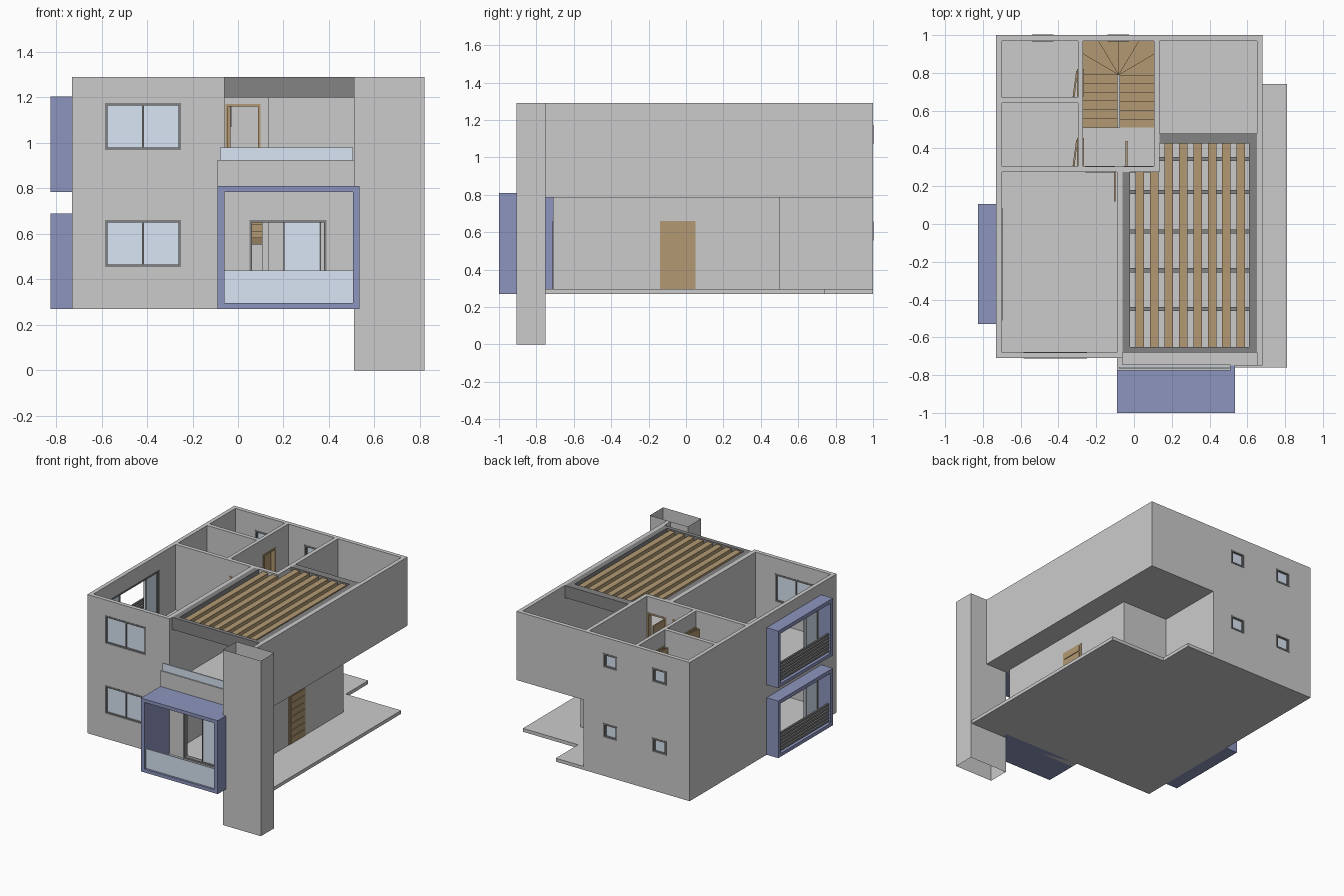
import bpy, bmesh

if "Cube" in bpy.data.objects:
    bpy.data.objects.remove(bpy.data.objects["Cube"])

def mat(name, rgb):
    m = bpy.data.materials.new(name)
    m.diffuse_color = (*rgb, 1)
    m.use_nodes = True
    m.node_tree.nodes["Principled BSDF"].inputs["Base Color"].default_value = m.diffuse_color
    return m

BLUE = mat("blue", (.27, .30, .52))
GLASS = mat("glass", (.69, .79, .91))
DARK = mat("dark_metal", (.23, .23, .23))
WOOD = mat("wood", (.45, .32, .17))

def prism_bm(bm, poly, z0, z1):
    lo = [bm.verts.new((x, y, z0)) for x, y in poly]
    hi = [bm.verts.new((x, y, z1)) for x, y in poly]
    n = len(poly)
    bm.faces.new(lo[::-1])
    bm.faces.new(hi)
    for i in range(n):
        j = (i + 1) % n
        bm.faces.new((lo[i], lo[j], hi[j], hi[i]))

def finish(name, bm, m=None):
    bmesh.ops.recalc_face_normals(bm, faces=bm.faces)
    me = bpy.data.meshes.new(name)
    bm.to_mesh(me)
    bm.free()
    ob = bpy.data.objects.new(name, me)
    bpy.context.collection.objects.link(ob)
    if m:
        me.materials.append(m)
    return ob

def prisms(name, items, m=None):
    bm = bmesh.new()
    for poly, z0, z1 in items:
        prism_bm(bm, poly, z0, z1)
    return finish(name, bm, m)

def boxes(name, items, m=None):
    """items: (x0, x1, y0, y1, z0, z1)"""
    return prisms(name, [([(a, c), (b, c), (b, d), (a, d)], e, f)
                         for a, b, c, d, e, f in items], m)

def along(axis, c, h, a0, a1, z0, z1):
    """Thin panel centred on c, running along the given axis."""
    return (a0, a1, c - h, c + h, z0, z1) if axis == 'x' else (c - h, c + h, a0, a1, z0, z1)

holes = []
def opening(name, axis, c, a0, a1, z0, z1, panes=(), m=DARK, t=.011, sill=True, mullion=False):
    """Hole in a wall with a frame and glass panes."""
    holes.append(along(axis, c, .035, a0, a1, z0, z1))
    fr = [along(axis, c, .018, a0, a0 + t, z0, z1), along(axis, c, .018, a1 - t, a1, z0, z1),
          along(axis, c, .018, a0 + t, a1 - t, z1 - t, z1)]
    if sill:
        fr.append(along(axis, c, .018, a0 + t, a1 - t, z0, z0 + t))
    if mullion:
        mid = (a0 + a1) / 2
        fr.append(along(axis, c, .012, mid - .004, mid + .004, z0 + t, z1 - t))
    for p0, p1 in panes:
        for e in (p0, p1 - .006):
            fr.append(along(axis, c, .01, e, e + .006, z0 + t, z1 - t))
    boxes(name + "_frame", fr, m)
    gl = list(panes) or ([(a0 + t, a1 - t)] if mullion else [])
    if gl:
        boxes(name + "_glass", [along(axis, c, .004, p0, p1, z0 + t, z1 - t) for p0, p1 in gl], GLASS)

# Floor slabs
prisms("ground_slab", [([(-.73, -.71), (-.09, -.71), (-.09, -.76), (.81, -.76), (.81, .74),
                         (.36, .74), (.36, 1), (-.73, 1)], .27, .295)])
boxes("upper_slab", [(-.71, .66, -.70, .51, .785, .81), (-.06, .66, -.75, -.70, .785, .81),
                     (-.71, -.27, .51, .98, .785, .81), (.105, .66, .51, .98, .785, .81)])

# Walls
walls = {
    "wall_left": (-.73, -.70, -.71, 1, .27, 1.29),
    "wall_front": (-.70, -.06, -.71, -.68, .27, 1.29),
    "wall_back_lower": (-.70, .135, .97, 1, .27, .785),
    "wall_back_upper": (-.70, .68, .97, 1, .785, 1.29),
    "wall_right_upper": (.65, .68, -.75, .97, .785, 1.29),
    "wall_living_front": (-.06, .51, -.71, -.68, .28, .79),
    "wall_entrance": (.48, .51, -.68, .50, .28, .79),
    "wall_step": (.135, .48, .47, .50, .28, .79),
}
for tag, z0, z1 in (("lower", .28, .79), ("upper", .79, 1.29)):
    walls["wall_room_side_" + tag] = (-.09, -.06, -.68, .275, z0, z1)
    walls["wall_cross_" + tag] = (-.70, .135 if tag == "upper" else -.06, .275, .305, z0, z1)
    walls["wall_bath_" + tag] = (-.297, -.27, .305, .97, z0, z1)
    walls["wall_bath_divider_" + tag] = (-.70, -.297, .64, .67, z0, z1)
    walls["wall_stair_" + tag] = (.105, .135, .305, .97, z0, z1)
wall_objs = [boxes(n, [b]) for n, b in walls.items()]

# Windows, doors and side bays, repeated on both floors
for tag, f in (("lower", .295), ("upper", .81)):
    opening("front_window_" + tag, 'x', -.695, -.585, -.25, f + .16, f + .365, mullion=True)
    for i, x in enumerate((-.54, -.14)):
        opening(f"back_window_{tag}_{i}", 'x', .985, x, x + .113, f + .26, f + .362, [(x + .011, x + .102)])
    opening("side_door_" + tag, 'y', -.715, -.51, .085, f, f + .365, [(-.50, -.36), (-.065, .075)])
    opening("room_door_" + tag, 'x', .29, -.26, -.10, f, f + .365, m=WOOD, sill=False)
    leaves = [([(-.105, .275), (-.097, .275), (-.097, .12), (-.105, .12)], f, f + .355)]
    for y in (.305, .67):
        opening(f"bath_door_{tag}_{y}", 'y', -.283, y + .005, y + .15, f, f + .365, m=WOOD, sill=False)
        leaves.append(([(-.325, y + .003), (-.315, y), (-.298, y + .14), (-.306, y + .14)], f, f + .355))
    prisms("door_leaves_" + tag, leaves, WOOD)
    b, t = f - .025, f + .395
    boxes("side_bay_" + tag, [(-.825, -.73, -.53, .105, b, f), (-.825, -.73, -.53, .105, t - .028, t),
                              (-.825, -.73, -.53, -.502, f, t - .028),
                              (-.825, -.73, .077, .105, f, t - .028)], BLUE)
    boxes("side_rail_" + tag, [(-.812, -.80, -.502, .077, f + .008 + .024 * i, f + .022 + .024 * i)
                               for i in range(6)], DARK)

opening("living_door", 'x', -.695, .05, .39, .295, .66, [(.20, .365)])
opening("terrace_door", 'x', .29, -.055, .10, .81, 1.172, m=WOOD, sill=False)
boxes("terrace_door_leaf", [(-.044, -.034, .305, .44, .81, 1.16)], WOOD)

# Cut all openings out of the walls
cutter = boxes("opening_cutter", holes)
cutter.hide_render = True
for ob in wall_objs:
    md = ob.modifiers.new("openings", 'BOOLEAN')
    md.operation, md.solver, md.object = 'DIFFERENCE', 'EXACT', cutter
dg = bpy.context.evaluated_depsgraph_get()
cut = [bpy.data.meshes.new_from_object(ob.evaluated_get(dg)) for ob in wall_objs]
for ob, me in zip(wall_objs, cut):
    ob.modifiers.clear()
    ob.data = me
bpy.data.objects.remove(cutter)

# Entrance door with horizontal boards
boxes("entrance_door", [(.505, .513, -.14, .05, .295, .66)] +
      [(.513, .518, -.125, .035, .305 + .05 * i, .345 + .05 * i) for i in range(7)], WOOD)

# Front bay with glass railing
boxes("front_bay", [(-.09, .535, -1, -.71, .27, .295), (-.09, .535, -1, -.745, .785, .81),
                    (-.09, -.06, -1, -.71, .295, .785), (.505, .535, -1, -.76, .295, .785)], BLUE)
boxes("front_bay_glass", [(-.06, .505, -.985, -.977, .295, .44)], GLASS)

# Terrace parapet and glass
boxes("terrace_parapet", [(-.09, .51, -.775, -.745, .79, .925), (-.09, -.06, -.745, -.71, .79, .925)])
boxes("terrace_glass", [(-.08, .505, -.766, -.756, .925, .98)], GLASS)

# Hollow front pillar, open at both ends
bm = bmesh.new()
prism_bm(bm, [(.51, -.905), (.82, -.905), (.82, -.75), (.51, -.75)], 0, 1.29)
bmesh.ops.recalc_face_normals(bm, faces=bm.faces)
bmesh.ops.delete(bm, geom=[f for f in bm.faces if abs(f.normal.z) > .9], context='FACES_ONLY')
finish("front_pillar", bm)

# Pergola: dark frame, cross bars and wooden slats
boxes("pergola_frame", [(-.06, -.02, -.68, .275, 1.2, 1.29), (.61, .65, -.68, .48, 1.2, 1.29),
                        (-.02, .61, -.68, -.65, 1.2, 1.29), (.135, .61, .425, .48, 1.2, 1.29)], DARK)
boxes("pergola_bars", [(.135 if y > .3 else -.02, .61, y - .011, y + .011, 1.205, 1.235)
                       for y in (-.45, -.245, -.04, .17, .345)], DARK)
boxes("pergola_slats", [(.008 + .0765 * i, .053 + .0765 * i, -.65, .275 if i < 2 else .425, 1.235, 1.28)
                        for i in range(8)], WOOD)

# Winding stair: straight flight, six winders, straight flight
c, d, rise = (-.0825, .79), .28 / 6, .515 / 18
quarter = [[c, (-.27, .79), (-.27, .90)],
           [c, (-.27, .90), (-.27, .97), (-.19, .97)],
           [c, (-.19, .97), (-.0825, .97)]]
mirror = [[(-.165 - x, y) for x, y in p] for p in quarter[::-1]]
left = [[(-.27, .51 + d * i), (-.087, .51 + d * i), (-.087, .51 + d * (i + 1)), (-.27, .51 + d * (i + 1))]
        for i in range(6)]
right = [[(-.165 - x, y) for x, y in p] for p in left[::-1]]
prisms("stair", [(p, max(.295, .295 + rise * (i - 1)), .295 + rise * (i + 1))
                 for i, p in enumerate(left + quarter + mirror + right)], WOOD)
